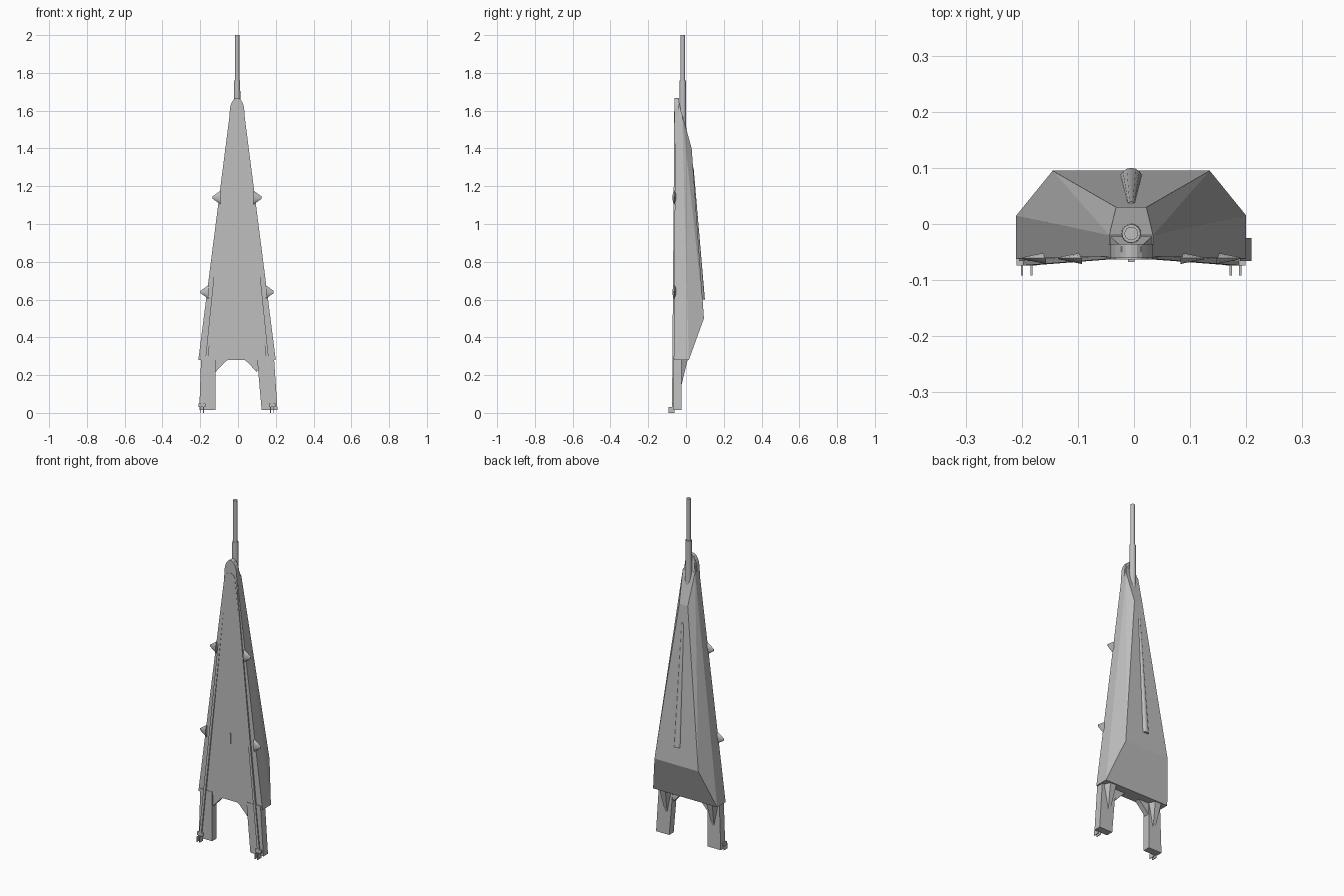
import bpy, bmesh, math
from mathutils import Vector, Matrix

if "Cube" in bpy.data.objects:
    bpy.data.objects.remove(bpy.data.objects["Cube"])

CX = -0.005  # body axis
grey = bpy.data.materials.new("mid grey")
grey.diffuse_color = (0.52, 0.52, 0.52, 1)
grey.use_nodes = True
grey.node_tree.nodes["Principled BSDF"].inputs["Base Color"].default_value = grey.diffuse_color


def finish(name, bm, smooth=False):
    bmesh.ops.recalc_face_normals(bm, faces=bm.faces)
    me = bpy.data.meshes.new(name)
    bm.to_mesh(me)
    bm.free()
    ob = bpy.data.objects.new(name, me)
    bpy.context.collection.objects.link(ob)
    me.materials.append(grey)
    if smooth:
        bpy.context.view_layer.objects.active = ob
        ob.select_set(True)
        bpy.ops.object.shade_smooth_by_angle(angle=math.radians(35))
        ob.select_set(False)
    return ob


def hull(name, pts):
    bm = bmesh.new()
    vs = [bm.verts.new(p) for p in pts]
    bmesh.ops.convex_hull(bm, input=vs)
    bmesh.ops.dissolve_limit(bm, angle_limit=0.02, verts=bm.verts, edges=bm.edges)
    return finish(name, bm)


def plate(name, outline, y0, y1):
    # x-z outline extruded along y
    bm = bmesh.new()
    f = bm.faces.new([bm.verts.new((x, y0, z)) for x, z in outline])
    r = bmesh.ops.extrude_face_region(bm, geom=[f])
    for v in r["geom"]:
        if isinstance(v, bmesh.types.BMVert):
            v.co.y = y1
    return finish(name, bm)


def box(name, x0, x1, y0, y1, z0, z1):
    return hull(name, [(x, y, z) for x in (x0, x1) for y in (y0, y1) for z in (z0, z1)])


def rod(name, a, b, r0, r1, n=16, flat=1.0):
    a, b = Vector(a), Vector(b)
    d = b - a
    bm = bmesh.new()
    m = Matrix.Translation((a + b) / 2) @ d.to_track_quat('Z', 'Y').to_matrix().to_4x4()
    bmesh.ops.create_cone(bm, cap_ends=True, segments=n, radius1=r0, radius2=r1,
                          depth=d.length, matrix=m)
    for v in bm.verts:
        v.co.y = a.y + (v.co.y - a.y) * flat if flat != 1 else v.co.y
    return finish(name, bm, True)


# faceted main hull
half = [(.205, -.062, .28), (.205, .015, .28), (.14, .095, .5),
        (.027, .03, 1.4), (.039, -.02, 1.58), (.039, -.058, 1.58)]
hull("main_body", [(CX + s * x, y, z) for x, y, z in half for s in (-1, 1)])

# rounded nose plate
arch = [(CX + .039 * math.cos(math.pi * i / 12), 1.59 + .078 * math.sin(math.pi * i / 12))
        for i in range(13)]
plate("nose_cap", [(CX + .045, 1.5)] + arch + [(CX - .045, 1.5)], -.061, -.036)
hull("nose_back", [(CX + s * x, y, z) for s in (-1, 1) for x, y, z in
                   ((.039, -.05, 1.57), (.039, -.02, 1.57), (.018, -.04, 1.66), (.018, -.05, 1.66))])

# front panel with rounded top
top = [(CX + .03 * math.cos(math.pi * i / 10), 1.56 + .035 * math.sin(math.pi * i / 10))
       for i in range(11)]
plate("front_panel", [(CX + .168, .285)] + top + [(CX - .168, .285)], -.06, -.0635)
box("front_slot", CX - .006, CX + .006, -.068, -.06, .61, .67)

# stepped mast
rod("mast_lower", (CX, -.017, 1.42), (CX, -.017, 1.76), .019, .0165)
rod("mast_upper", (CX, -.017, 1.75), (CX, -.017, 2.0), .012, .012)

# tapered ridge on the back face
rod("back_ridge", (CX, .079, .6), (CX, .032, 1.3), .021, .008)

for s, side in ((-1, "left"), (1, "right")):
    # leg blocks
    if s < 0:
        leg = [(-.12, .3), (-.12, .015), (-.205, .015), (-.195, .3)]
    else:
        leg = [(.1, .3), (.125, .015), (.209, .015), (.19, .3)]
    plate(side + "_leg", leg, -.066, -.025)
    inner = leg[0][0]

    # long rail from nose to foot, leaning forward
    rail = []
    for x, y, z in ((.03, -.062, 1.56), (.187, -.074, .03)):
        rail += [(CX + s * (x + dx), yy, z) for dx in (-.007, .007) for yy in (y, -.05)]
    hull(side + "_rail", rail)

    # curved brace between leg and hull
    r = .065
    arc = [(inner - s * r + s * r * math.cos(t), .28 - r + r * math.sin(t))
           for t in [math.pi / 2 * i / 8 for i in range(9)]]
    plate(side + "_arch_brace", [(inner + s * .015, .285), (inner - s * r, .285)] + arc
          + [(inner + s * .015, .28 - r)], -.058, -.028)

    # pointed brace behind the leg
    m = CX + s * .15
    hull(side + "_rear_brace", [(m - .035, -.026, .285), (m + .035, -.026, .285),
                                (m - .02, .01, .285), (m + .02, .01, .285),
                                (m - .006, -.026, .14), (m + .006, -.026, .14)])

    # foot and its two pins
    fx = CX + s * .186
    box(side + "_foot", fx - .018, fx + .018, -.074, -.04, .03, .05)
    for d in (-.0085, .0085):
        box(side + "_foot_pin", fx + d - .002, fx + d + .002, -.092, -.06, .0, .03)

    # side studs
    for z, x in ((1.14, .088), (.64, .152)):
        rod(side + "_stud", (CX + s * x, -.061, z), (CX + s * (x + .042), -.061, z),
            .036, .006, 10, .3)
